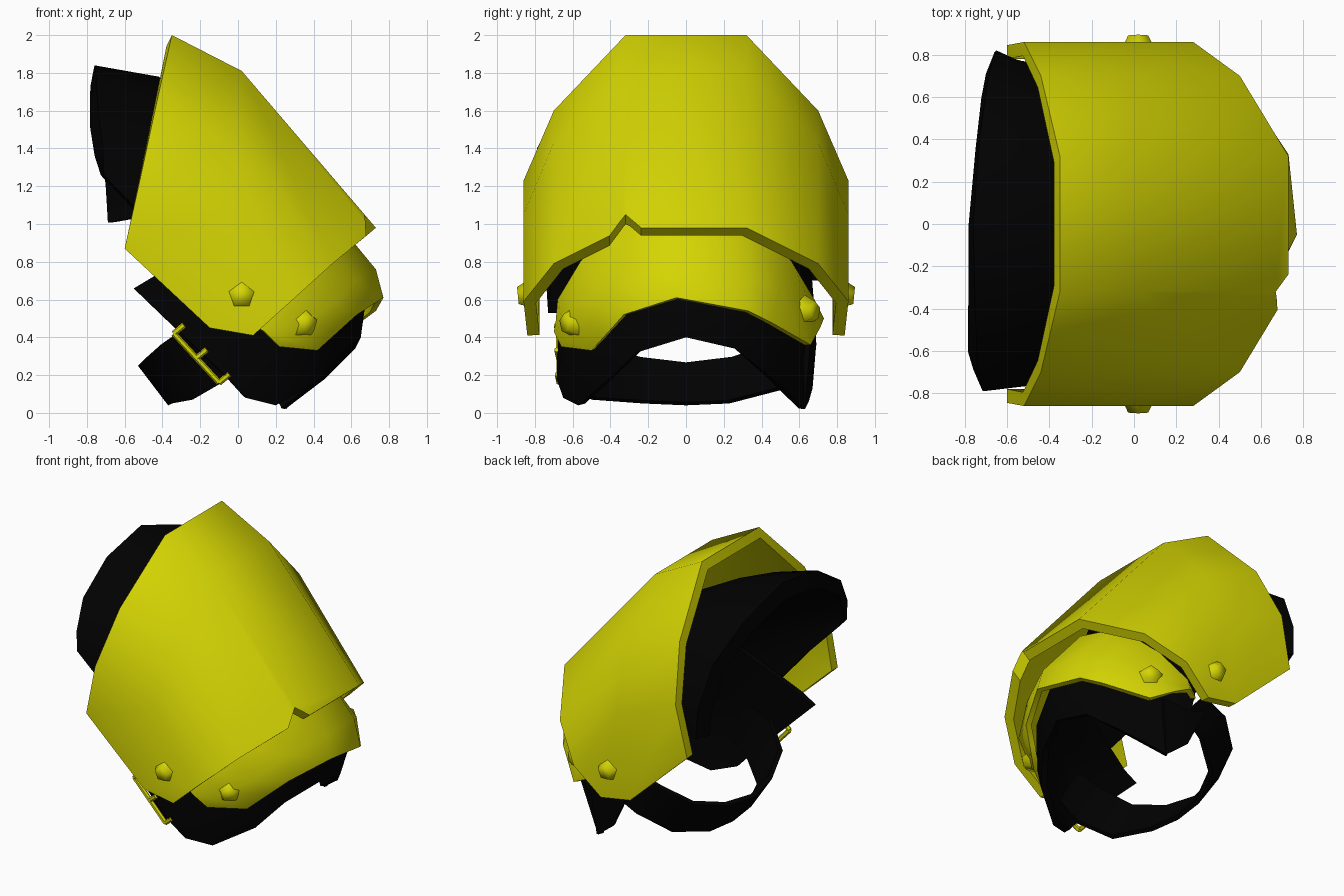
import bpy, bmesh, math
from mathutils import Vector

if "Cube" in bpy.data.objects:
    bpy.data.objects.remove(bpy.data.objects["Cube"])


def material(name, color):
    m = bpy.data.materials.new(name)
    m.use_nodes = True
    m.diffuse_color = color
    m.node_tree.nodes["Principled BSDF"].inputs["Base Color"].default_value = color
    return m


YELLOW = material("yellow_paint", (0.66, 0.66, 0.001, 1))
BLACK = material("black_padding", (0.0003, 0.0003, 0.0003, 1))


def make_object(name, bm, mat):
    mesh = bpy.data.meshes.new(name)
    bm.to_mesh(mesh)
    bm.free()
    mesh.materials.append(mat)
    ob = bpy.data.objects.new(name, mesh)
    bpy.context.collection.objects.link(ob)
    return ob


def activate(ob):
    bpy.ops.object.select_all(action='DESELECT')
    ob.select_set(True)
    bpy.context.view_layer.objects.active = ob


def apply_all(ob):
    activate(ob)
    for mod in list(ob.modifiers):
        bpy.ops.object.modifier_apply(modifier=mod.name)


def arch(half):
    """Mirror a half arch, given from the crown to the +y side."""
    left = [(x, -y, z) for x, y, z in reversed(half) if y > 0]
    return left + list(half)


def loft(name, rows, thickness, mat):
    """Skin rows of points and thicken the skin inwards."""
    bm = bmesh.new()
    grid = [[bm.verts.new(p) for p in row] for row in rows]
    for a, b in zip(grid, grid[1:]):
        for i in range(len(a) - 1):
            bm.faces.new((a[i], b[i], b[i + 1], a[i + 1]))
    ob = make_object(name, bm, mat)
    mod = ob.modifiers.new("thickness", 'SOLIDIFY')
    mod.thickness = thickness
    mod.offset = -1
    mod.use_even_offset = True
    apply_all(ob)
    bpy.ops.object.shade_smooth_by_angle(angle=math.radians(50))
    return ob


# Main shoulder plate
plate = loft("shoulder_plate", [
    arch([(-.35, .32, 2.0), (-.44, .70, 1.6), (-.52, .86, 1.23), (-.60, .845, .87)]),
    arch([(.02, .32, 1.81), (-.01, .70, 1.43), (-.06, .86, 1.05), (-.15, .84, .45)]),
    arch([(.73, .32, .98), (.50, .70, .79), (.28, .86, .59), (.08, .84, .41)]),
], .065, YELLOW)

# Battle notch in the lower rim
bm = bmesh.new()
out = Vector((.76, 0, .65)) * .2
tri = [Vector(p) for p in ((.64, -.32, 1.025), (.81, -.52, .89), (.81, -.13, .89))]
lo = [bm.verts.new(p - out) for p in tri]
hi = [bm.verts.new(p + out) for p in tri]
bm.faces.new(lo)
bm.faces.new(hi)
for i in range(3):
    j = (i + 1) % 3
    bm.faces.new((lo[i], lo[j], hi[j], hi[i]))
bmesh.ops.recalc_face_normals(bm, faces=bm.faces)
cutter = make_object("notch_cutter", bm, YELLOW)
cutter.hide_render = True
cut = plate.modifiers.new("notch", 'BOOLEAN')
cut.operation = 'DIFFERENCE'
cut.solver = 'EXACT'
cut.object = cutter
apply_all(plate)
bpy.data.objects.remove(cutter)

# Lower plate tucked under the main one, turned slightly to the back
loft("lower_plate", [
    arch([(.45, 0, 1.1), (.40, .33, 1.03), (.25, .56, .8), (.12, .68, .6), (.06, .69, .48)]),
    [(.14, -.70, .43), (.33, -.65, .47), (.50, -.56, .57), (.62, -.33, .70), (.73, -.04, .76),
     (.68, .33, .73), (.58, .50, .65), (.35, .69, .50), (.14, .73, .50)],
    [(.22, -.66, .35), (.42, -.50, .33), (.53, -.41, .43), (.63, -.33, .52), (.77, -.05, .61),
     (.73, .33, .54), (.65, .45, .48), (.42, .66, .36), (.25, .71, .45)],
], .035, YELLOW)

# Padding around the arm, with a long flap at the front only
loft("arm_padding", [
    [(-.55, -.67, .66), (-.45, -.67, .72), (0, -.56, 1.0), (.2, -.33, 1.25), (.25, 0, 1.3),
     (.2, .33, 1.25), (0, .56, 1.0), (-.2, .66, .8)],
    [(-.3, -.68, .42), (0, -.66, .5), (.25, -.52, .68), (.43, -.3, .9), (.5, 0, .95),
     (.43, .3, .9), (.25, .54, .68), (.05, .68, .55)],
    [(-.05, -.685, .18), (.2, -.655, .32), (.40, -.50, .38), (.56, -.31, .53), (.68, -.03, .62),
     (.66, .31, .54), (.50, .54, .45), (.1, .69, .36)],
    [(.04, -.65, .08), (.2, -.57, .04), (.43, -.42, .17), (.55, -.26, .32), (.65, 0, .40),
     (.62, .26, .34), (.46, .46, .18), (.25, .63, .02)],
], .04, BLACK)

# Back end of the padding that wraps towards the strap
loft("padding_end", [
    [(.3, .66, .4), (.1, .69, .37), (-.03, .68, .42)],
    [(.26, .63, .02), (.2, .65, .06), (.11, .67, .13)],
], .03, BLACK)

# Rounded neck collar, longer on its back side and running down inside the plate
loft("neck_collar", [
    [(-.71, -.79, 1.26), (-.715, -.79, 1.4), (-.74, -.68, 1.59), (-.75, -.40, 1.77),
     (-.76, 0, 1.84), (-.73, .40, 1.70), (-.69, .68, 1.5), (-.66, .81, 1.22), (-.65, .82, 1.01)],
    [(-.46, -.76, 1.0), (-.5, -.76, 1.2), (-.47, -.62, 1.46), (-.43, -.38, 1.68),
     (-.42, 0, 1.78), (-.43, .38, 1.67), (-.48, .62, 1.46), (-.53, .77, 1.18), (-.54, .77, 1.03)],
    [(-.06, -.73, .53), (.05, -.70, .85), (.08, -.55, 1.18), (.13, -.3, 1.4),
     (.17, 0, 1.46), (.13, .3, 1.4), (.05, .55, 1.2), (-.05, .72, .95), (-.12, .72, .70)],
], .11, BLACK)

# Strap below the arm
loft("arm_strap", [
    [(.1, -.65, .28), (-.05, -.64, .18), (-.24, -.5, .07), (-.35, -.23, .05), (-.37, 0, .04),
     (-.35, .23, .05), (-.24, .5, .12), (-.05, .63, .25), (.12, .66, .36)],
    arch([(-.53, 0, .25), (-.50, .25, .28), (-.41, .5, .36), (-.24, .63, .48), (-.05, .65, .55)]),
], .03, BLACK)


# Rivets
def rivet(name, pos, normal):
    bm = bmesh.new()
    bmesh.ops.create_cone(bm, cap_ends=True, segments=5, radius1=.085,
                          radius2=.05, depth=.07)
    ob = make_object(name, bm, YELLOW)
    ob.location = pos
    ob.rotation_euler = Vector(normal).to_track_quat('Z', 'Y').to_euler()
    activate(ob)
    bpy.ops.object.shade_smooth_by_angle(angle=math.radians(75))


for side, tag in ((-1, "front"), (1, "back")):
    rivet(tag + "_plate_rivet", (.02, side * .855, .62), (0, side, -.1))
rivet("front_lower_rivet", (.36, -.615, .475), (.5, -.85, -.05))
rivet("back_lower_rivet", (.41, .655, .54), (.55, .8, 0))


# Strap buckle: a bar with three prongs
def bar(name, a, b):
    a, b = Vector(a), Vector(b)
    bm = bmesh.new()
    bmesh.ops.create_cone(bm, cap_ends=True, segments=6, radius1=.016,
                          radius2=.016, depth=(b - a).length)
    ob = make_object(name, bm, YELLOW)
    ob.location = (a + b) / 2
    ob.rotation_euler = (b - a).to_track_quat('Z', 'Y').to_euler()


top, bottom = Vector((-.34, -.675, .42)), Vector((-.1, -.67, .16))
bar("buckle_bar", top, bottom)
for i in range(3):
    p = top.lerp(bottom, i / 2)
    bar("buckle_prong_%d" % (i + 1), p, p + Vector((.055, -.01, .045)))
